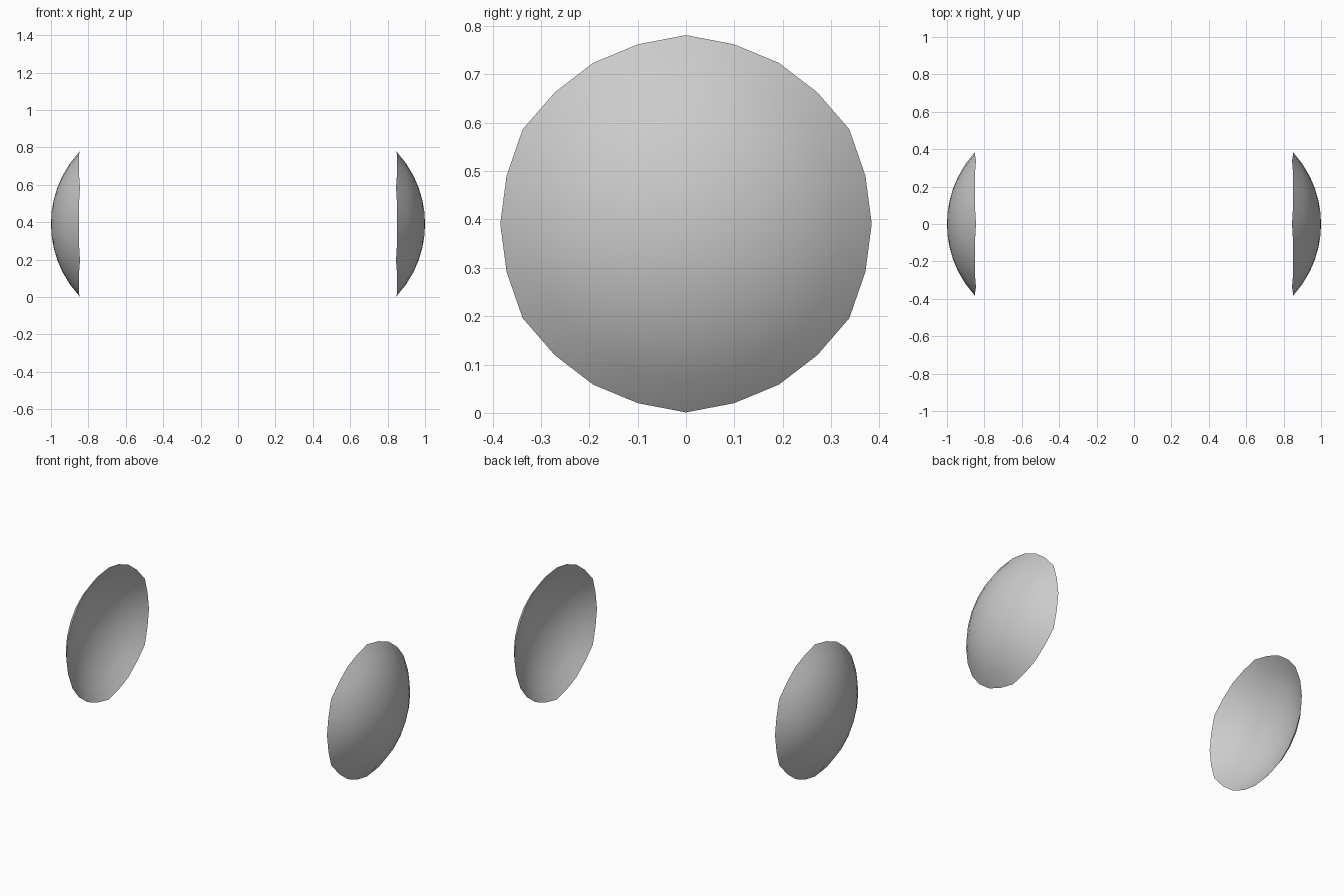
import bpy, bmesh
from math import sin, cos, pi, sqrt

if "Cube" in bpy.data.objects:
    bpy.data.objects.remove(bpy.data.objects["Cube"])

CENTRE_Z = 0.391
RADIUS = 0.568   # radius of the sphere each dish is cut from
SEGMENTS = 24
RINGS = 6


def dish(name, side):
    bm = bmesh.new()
    pole = bm.verts.new((side, 0, CENTRE_Z))
    previous = None
    for k in range(1, RINGS + 1):
        ring = []
        for i in range(SEGMENTS):
            a = 2 * pi * i / SEGMENTS
            # the rim bulges slightly at six corners
            rim = 0.390 if i % 4 == 0 else 0.384
            r = rim * k / RINGS
            x = 1 - RADIUS + sqrt(RADIUS ** 2 - r ** 2)
            ring.append(bm.verts.new((side * x, r * sin(a), CENTRE_Z + r * cos(a))))
        for i in range(SEGMENTS):
            j = (i + 1) % SEGMENTS
            if previous:
                face = [previous[i], ring[i], ring[j], previous[j]]
            else:
                face = [pole, ring[i], ring[j]]
            # keep normals pointing outwards on both sides
            bm.faces.new(face[::-1] if side > 0 else face)
        previous = ring
    for f in bm.faces:
        f.smooth = True
    mesh = bpy.data.meshes.new(name)
    bm.to_mesh(mesh)
    bm.free()
    obj = bpy.data.objects.new(name, mesh)
    bpy.context.collection.objects.link(obj)


# Pair of thin open dishes, hollow sides facing each other
dish("right_dish", 1)
dish("left_dish", -1)
